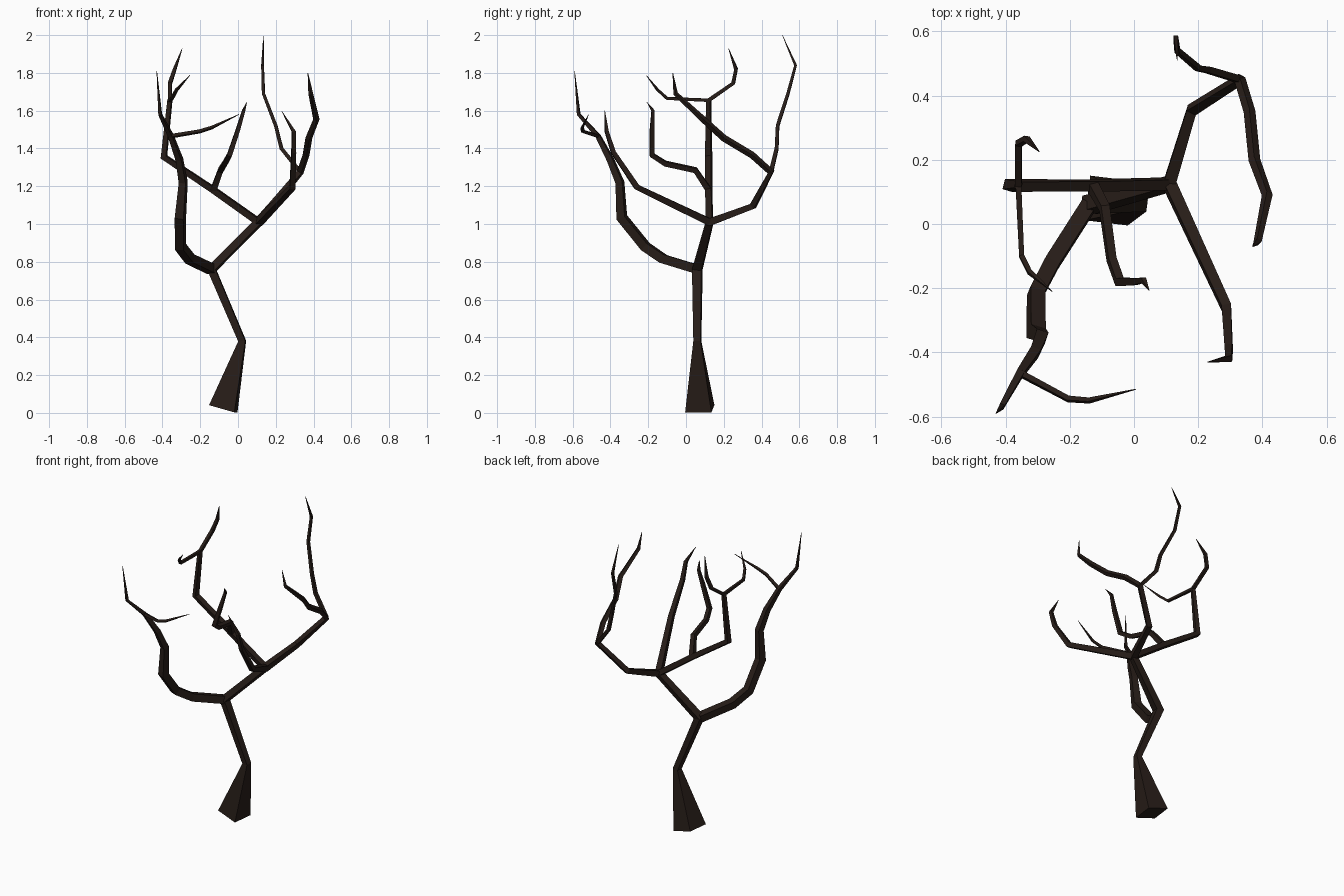
import bpy, bmesh
from mathutils import Vector

bark = bpy.data.materials.new("dark_bark")
bark.diffuse_color = (0.02, 0.012, 0.009, 1)


def limb(name, path):
    """Square-section tapered tube through (x, y, z, half_width) points."""
    pts = [Vector(p[:3]) for p in path]
    segs = [(b - a).normalized() for a, b in zip(pts, pts[1:])]
    bm = bmesh.new()
    u = Vector((0.99, -0.12, 0))
    rings = []
    for i, p in enumerate(pts):
        before, after = segs[max(i - 1, 0)], segs[min(i, len(segs) - 1)]
        t = (before + after).normalized()
        u = (u - t * u.dot(t)).normalized()      # carry the section along the bend
        v = t.cross(u)
        r = path[i][3]
        rings.append([bm.verts.new(p + u * a * r + v * b * r)
                      for a, b in ((-1, -1), (1, -1), (1, 1), (-1, 1))])
    for lo, hi in zip(rings, rings[1:]):
        for k in range(4):
            n = (k + 1) % 4
            bm.faces.new((lo[k], lo[n], hi[n], hi[k]))
    bm.faces.new(rings[0][::-1])
    bm.faces.new(rings[-1])
    me = bpy.data.meshes.new(name)
    bm.to_mesh(me)
    bm.free()
    me.materials.append(bark)
    ob = bpy.data.objects.new(name, me)
    bpy.context.collection.objects.link(ob)


# Flared trunk leading to the upper fork
limb("trunk", [(-.078, .073, .022, .07), (.022, .06, .38, .019),
               (-.14, .06, .76, .025), (.11, .125, 1.01, .019)])

# Back right bough and its two ends
limb("back_bough", [(.11, .125, 1.01, .019), (.18, .355, 1.095, .016), (.33, .45, 1.275, .014),
                    (.36, .35, 1.365, .013), (.375, .2, 1.455, .013), (.415, .09, 1.555, .012),
                    (.385, -.055, 1.69, .009), (.37, -.07, 1.8, .001)])
limb("back_tall_twig", [(.33, .45, 1.275, .011), (.23, .48, 1.40, .01), (.2, .485, 1.52, .009),
                        (.135, .54, 1.69, .008), (.13, .58, 1.84, .007), (.135, .51, 2.0, .001)])

# Front right bough
limb("front_right_bough", [(.11, .125, 1.01, .019), (.288, -.26, 1.195, .015),
                           (.295, -.385, 1.38, .012), (.295, -.42, 1.49, .01),
                           (.23, -.43, 1.6, .001)])

# Left upper bough, its end fork and its side branch
limb("left_bough", [(.11, .125, 1.01, .017), (-.13, .12, 1.18, .016), (-.392, .12, 1.355, .016),
                    (-.36, .12, 1.66, .011)])
limb("left_back_twig", [(-.36, .12, 1.655, .01), (-.36, .25, 1.745, .01),
                        (-.335, .265, 1.82, .009), (-.295, .225, 1.93, .001)])
limb("left_front_twig", [(-.36, .12, 1.655, .009), (-.35, -.1, 1.665, .008),
                         (-.325, -.15, 1.71, .007), (-.255, -.21, 1.787, .001)])
limb("middle_branch", [(-.13, .12, 1.18, .016), (-.092, .05, 1.285, .014),
                       (-.07, -.11, 1.32, .013), (-.045, -.18, 1.365, .013),
                       (0, -.18, 1.5, .011), (.03, -.175, 1.6, .008), (.047, -.207, 1.645, .001)])

# Lower front left bough and its side twig
limb("lower_bough", [(-.14, .06, .76, .024), (-.255, -.12, .815, .024), (-.305, -.215, .88, .024),
                     (-.305, -.34, 1.035, .024), (-.29, -.35, 1.22, .019),
                     (-.31, -.40, 1.34, .016), (-.355, -.465, 1.465, .012),
                     (-.412, -.568, 1.58, .008), (-.43, -.59, 1.81, .001)])
limb("lower_side_twig", [(-.355, -.465, 1.465, .009), (-.205, -.545, 1.49, .008),
                         (-.14, -.55, 1.51, .007), (.005, -.515, 1.58, .001)])
